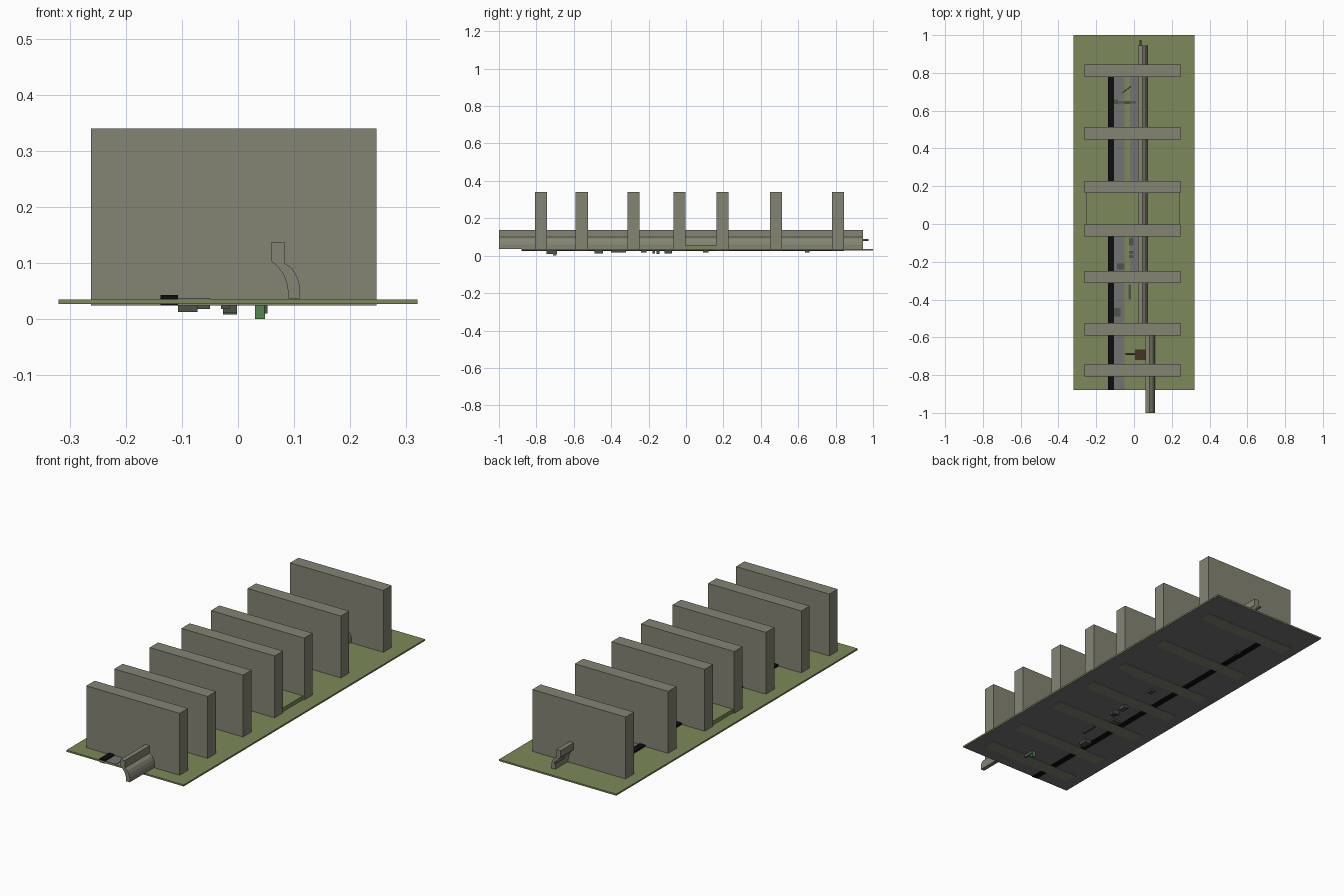
import bpy, bmesh, math
from mathutils import Vector

def mat(name, c):
    m = bpy.data.materials.new(name)
    m.diffuse_color = (*c, 1)
    return m

STONE = mat("stone", (0.23, 0.23, 0.175))
GRASS = mat("grass", (0.20, 0.25, 0.10))
BLACK = mat("black", (0.004, 0.004, 0.004))
GREY = mat("grey", (0.17, 0.17, 0.17))
DARK = mat("dark_green", (0.07, 0.09, 0.07))
GREEN = mat("green", (0.08, 0.25, 0.07))
BROWN = mat("brown", (0.06, 0.035, 0.015))

def finish(bm, name, m):
    bmesh.ops.recalc_face_normals(bm, faces=bm.faces)
    me = bpy.data.meshes.new(name)
    bm.to_mesh(me)
    bm.free()
    ob = bpy.data.objects.new(name, me)
    me.materials.append(m)
    bpy.context.collection.objects.link(ob)
    return ob

def box(name, x, y, z, m):
    bm = bmesh.new()
    bmesh.ops.create_cube(bm, size=1)
    for v in bm.verts:
        v.co = [(a[0] + a[1]) / 2 + c * (a[1] - a[0]) for a, c in zip((x, y, z), v.co)]
    return finish(bm, name, m)

def extrude_y(name, pts, y0, y1, m, dx=0):
    bm = bmesh.new()
    f = bm.faces.new([bm.verts.new((x + dx, y0, z)) for x, z in pts])
    r = bmesh.ops.extrude_face_region(bm, geom=[f])
    for v in r["geom"]:
        if isinstance(v, bmesh.types.BMVert):
            v.co.y = y1
    return finish(bm, name, m)

def rod(name, a, b, r, m):
    a, b = Vector(a), Vector(b)
    bm = bmesh.new()
    bmesh.ops.create_cone(bm, cap_ends=True, segments=8, radius1=r, radius2=r, depth=(b - a).length)
    q = (b - a).to_track_quat('Z', 'Y')
    for v in bm.verts:
        v.co = q @ v.co + (a + b) / 2
    return finish(bm, name, m)

# grass slab with grey underside
box("grass_slab", (-0.32, 0.32), (-0.88, 1.0), (0.0275, 0.035), GRASS)
box("slab_underside", (-0.3195, 0.3195), (-0.8795, 0.9995), (0.0268, 0.030), GREY)

# row of upright slabs
for i, y in enumerate((-0.775, -0.557, -0.281, -0.034, 0.196, 0.481, 0.812)):
    box(f"upright_slab_{i+1}", (-0.262, 0.247), (y - 0.0325, y + 0.0325), (0.024, 0.34), STONE)

# raised panel between two slabs
box("raised_panel", (-0.255, 0.24), (-0.002, 0.165), (0.035, 0.054), GRASS)

# long strips on the ground
box("black_strip", (-0.138, -0.107), (-0.88, 0.785), (0.0245, 0.043), BLACK)
box("grey_strip_wide", (-0.107, -0.05), (-0.88, 0.785), (0.03, 0.0375), GREY)
box("grey_strip_narrow", (-0.02, 0.022), (-0.28, 0.785), (0.03, 0.0375), GREY)

# curved barrier rail, front length and offset rear length
PROFILE = [(0.06, 0.137), (0.06, 0.103), (0.072, 0.092), (0.082, 0.078), (0.088, 0.06), (0.09, 0.037),
           (0.11, 0.037), (0.11, 0.06), (0.105, 0.076), (0.097, 0.09), (0.083, 0.1), (0.083, 0.137)]
extrude_y("front_rail", PROFILE, -1.0, -0.585, STONE)
extrude_y("rear_rail", PROFILE, -0.585, 0.945, STONE, -0.038)
rod("rear_rod", (0.034, 0.90, 0.083), (0.034, 0.975, 0.083), 0.005, STONE)

# small parts poking through the slab: x, y, z ranges
BITS = [((-0.107, -0.072), (-0.49, -0.445), (0.013, 0.04)),
        ((-0.09, -0.05), (-0.24, -0.21), (0.018, 0.04)),
        ((-0.027, -0.002), (-0.18, -0.165), (0.012, 0.04)),
        ((-0.027, -0.002), (-0.158, -0.143), (0.008, 0.04)),
        ((-0.027, -0.002), (-0.115, -0.075), (0.012, 0.04)),
        ((-0.03, -0.015), (-0.40, -0.32), (0.018, 0.04)),
        ((-0.03, -0.005), (0.09, 0.12), (0.018, 0.036)),
        ((-0.106, -0.085), (0.635, 0.66), (0.018, 0.045)),
        ((-0.10, 0.01), (0.637, 0.648), (0.037, 0.045))]
for i, b in enumerate(BITS):
    box(f"small_block_{i+1}", *b, DARK)
rod("thin_stick", (-0.06, 0.695, 0.038), (-0.015, 0.73, 0.038), 0.002, DARK)

# crate, pegs and green post at the front end
box("crate", (0.005, 0.06), (-0.72, -0.665), (0.03, 0.042), BROWN)
rod("crate_stick", (-0.045, -0.69, 0.038), (0.01, -0.69, 0.038), 0.004, BROWN)
box("green_post", (0.03, 0.048), (-0.71, -0.692), (0.0, 0.03), GREEN)
box("post_side", (0.046, 0.053), (-0.745, -0.69), (0.01, 0.03), DARK)
